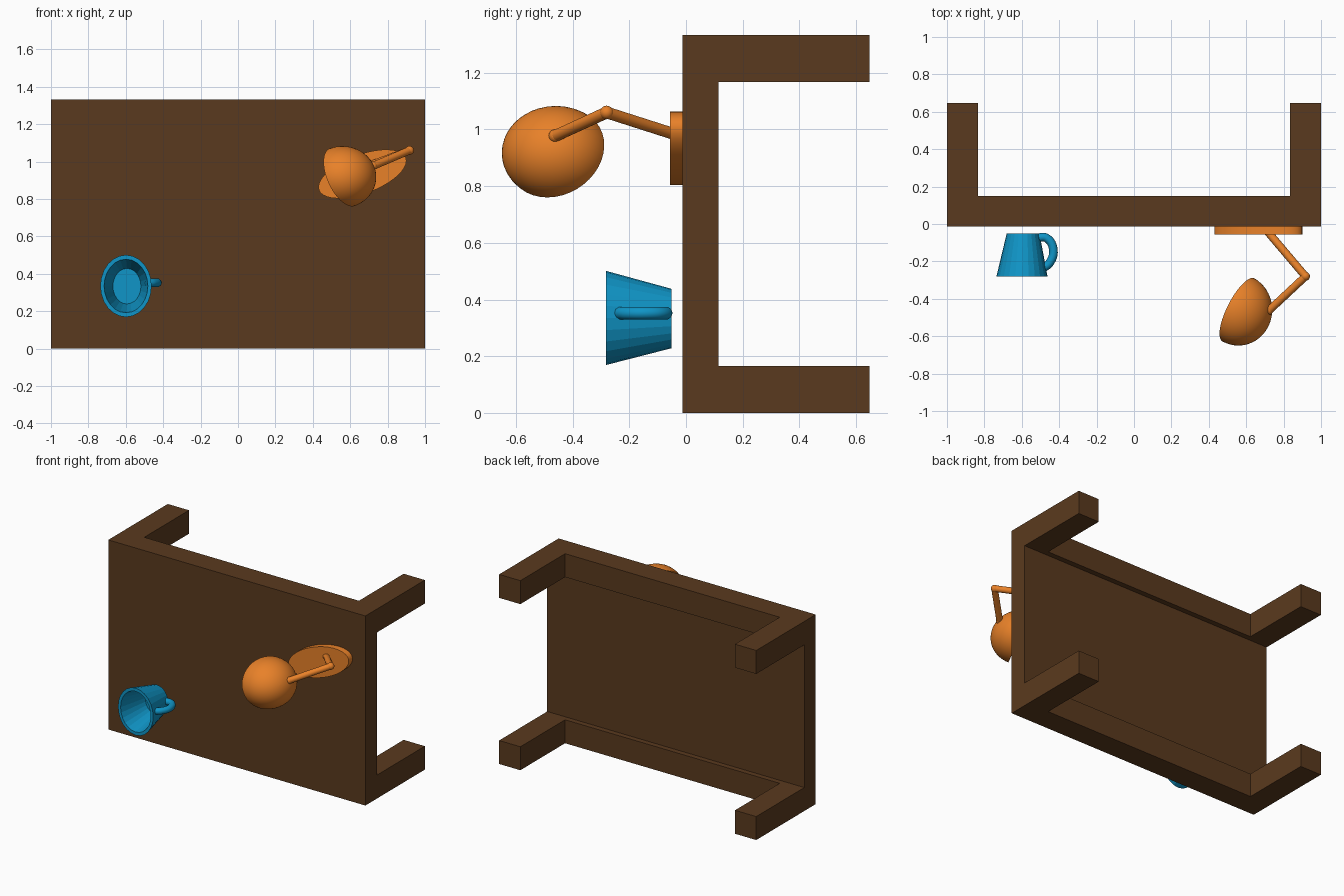
import bpy, bmesh, math
from mathutils import Vector, Matrix

if "Cube" in bpy.data.objects:
    bpy.data.objects.remove(bpy.data.objects["Cube"])


def material(name, color):
    m = bpy.data.materials.new(name)
    m.diffuse_color = (*color, 1)
    m.use_nodes = True
    m.node_tree.nodes["Principled BSDF"].inputs["Base Color"].default_value = m.diffuse_color
    return m


WOOD = material("dark_wood", (0.102, 0.042, 0.013))
ORANGE = material("orange_paint", (0.81, 0.22, 0.022))
BLUE = material("blue_glaze", (0.005, 0.30, 0.57))


def finish(bm, name, mat, smooth=False):
    bmesh.ops.recalc_face_normals(bm, faces=bm.faces)
    me = bpy.data.meshes.new(name)
    bm.to_mesh(me)
    bm.free()
    me.materials.append(mat)
    ob = bpy.data.objects.new(name, me)
    bpy.context.collection.objects.link(ob)
    if smooth:
        bpy.ops.object.select_all(action='DESELECT')
        ob.select_set(True)
        bpy.context.view_layer.objects.active = ob
        bpy.ops.object.shade_smooth_by_angle(angle=math.radians(35))
    return ob


def box(name, lo, hi, mat):
    lo, hi = Vector(lo), Vector(hi)
    bm = bmesh.new()
    bmesh.ops.create_cube(bm, size=1, matrix=Matrix.Translation((lo + hi) / 2)
                          @ Matrix.Diagonal((*(hi - lo), 1)))
    return finish(bm, name, mat)


def lathe(name, rings, sides, mat, place=lambda v: v, smooth=False):
    """Skin elliptical rings (centre x, z, y, radius x, radius z); cap both ends."""
    bm = bmesh.new()
    loops = []
    for cx, cz, y, rx, rz in rings:
        loops.append([bm.verts.new(place(Vector((
            cx + rx * math.cos(2 * math.pi * i / sides), y,
            cz + rz * math.sin(2 * math.pi * i / sides))))) for i in range(sides)])
    for a, b in zip(loops, loops[1:]):
        for i in range(sides):
            j = (i + 1) % sides
            bm.faces.new((a[i], a[j], b[j], b[i]))
    bm.faces.new(loops[0])
    bm.faces.new(loops[-1])
    return finish(bm, name, mat, smooth)


def rod(name, a, b, r, mat):
    a, b = Vector(a), Vector(b)
    d = b - a
    bm = bmesh.new()
    bmesh.ops.create_cone(bm, cap_ends=True, segments=16, radius1=r, radius2=r, depth=d.length,
                          matrix=Matrix.Translation((a + b) / 2)
                          @ d.to_track_quat('Z', 'Y').to_matrix().to_4x4())
    return finish(bm, name, mat, True)


def ball(name, c, r, mat):
    bm = bmesh.new()
    bmesh.ops.create_uvsphere(bm, u_segments=16, v_segments=10, radius=r,
                              matrix=Matrix.Translation(c))
    return finish(bm, name, mat, True)


# Table lying on its long edge: top faces -y, legs point to +y
H, LEG, BACK = 1.333, 0.165, 0.114
box("table_top", (-1, -0.013, 0), (1, BACK, H), WOOD)
for vert, z in (("lower", 0), ("upper", H - LEG)):
    box(vert + "_rail", (-1 + LEG, BACK, z), (1 - LEG, 0.151, z + LEG), WOOD)
    for side, x in (("left", -1), ("right", 1 - LEG)):
        box(f"{vert}_{side}_leg", (x, BACK, z), (x + LEG, 0.648, z + LEG), WOOD)

# Mug: outer wall, rim, inner wall and floor in one profile
lathe("mug_body", [(-0.593, 0.333, -0.052, 0.088, 0.105),
                   (-0.599, 0.335, -0.282, 0.137, 0.166),
                   (-0.599, 0.335, -0.282, 0.117, 0.143),
                   (-0.594, 0.334, -0.075, 0.075, 0.095)], 24, BLUE)

# Mug handle: round tube swept along a soft curve
cu = bpy.data.curves.new("mug_handle", 'CURVE')
cu.dimensions = '3D'
cu.bevel_depth = 0.023
cu.bevel_resolution = 3
cu.resolution_u = 6
cu.use_fill_caps = True
path = [(-0.515, -0.073), (-0.468, -0.075), (-0.431, -0.14), (-0.453, -0.21), (-0.485, -0.235)]
sp = cu.splines.new('BEZIER')
sp.bezier_points.add(len(path) - 1)
for p, (x, y) in zip(sp.bezier_points, path):
    p.co = (x, y, 0.352)
    p.handle_left_type = p.handle_right_type = 'AUTO'
cu.materials.append(BLUE)
bpy.context.collection.objects.link(bpy.data.objects.new("mug_handle", cu))

# Lamp base: flat oval disc tilted about y
tilt = Matrix.Translation((0.665, 0, 0.934)) @ Matrix.Rotation(math.radians(-20.4), 4, 'Y')
lathe("lamp_base", [(0, 0, -0.013, 0.248, 0.104), (0, 0, -0.056, 0.248, 0.104)],
      40, ORANGE, lambda v: tilt @ v, True)

# Lamp arms with rounded joints
foot, elbow, neck = (0.705, -0.03, 0.98), (0.917, -0.28, 1.06), (0.722, -0.462, 0.977)
rod("lamp_lower_arm", foot, elbow, 0.021, ORANGE)
rod("lamp_upper_arm", elbow, neck, 0.021, ORANGE)
ball("lamp_elbow", elbow, 0.024, ORANGE)
ball("lamp_neck", neck, 0.023, ORANGE)

# Lamp shade: hollow squashed half dome opening towards the table
n = Vector((-0.83, 0.45, -0.33)).normalized()
pose = (Matrix.Translation((0.558, -0.459, 0.917)) @ Matrix.Diagonal((0.181, 0.191, 0.166, 1))
        @ n.to_track_quat('Y', 'Z').to_matrix().to_4x4())
steps = [math.pi / 2 * i / 16 for i in range(17)]
outer = [(0, 0, -math.cos(t), math.sin(t), math.sin(t)) for t in steps]
outer[0] = (0, 0, -1, 0.01, 0.01)
inner = [(a, b, y * 0.95, r * 0.95, s * 0.95) for a, b, y, r, s in reversed(outer)]
lathe("lamp_shade", outer + inner, 40, ORANGE, lambda v: pose @ v, True)
